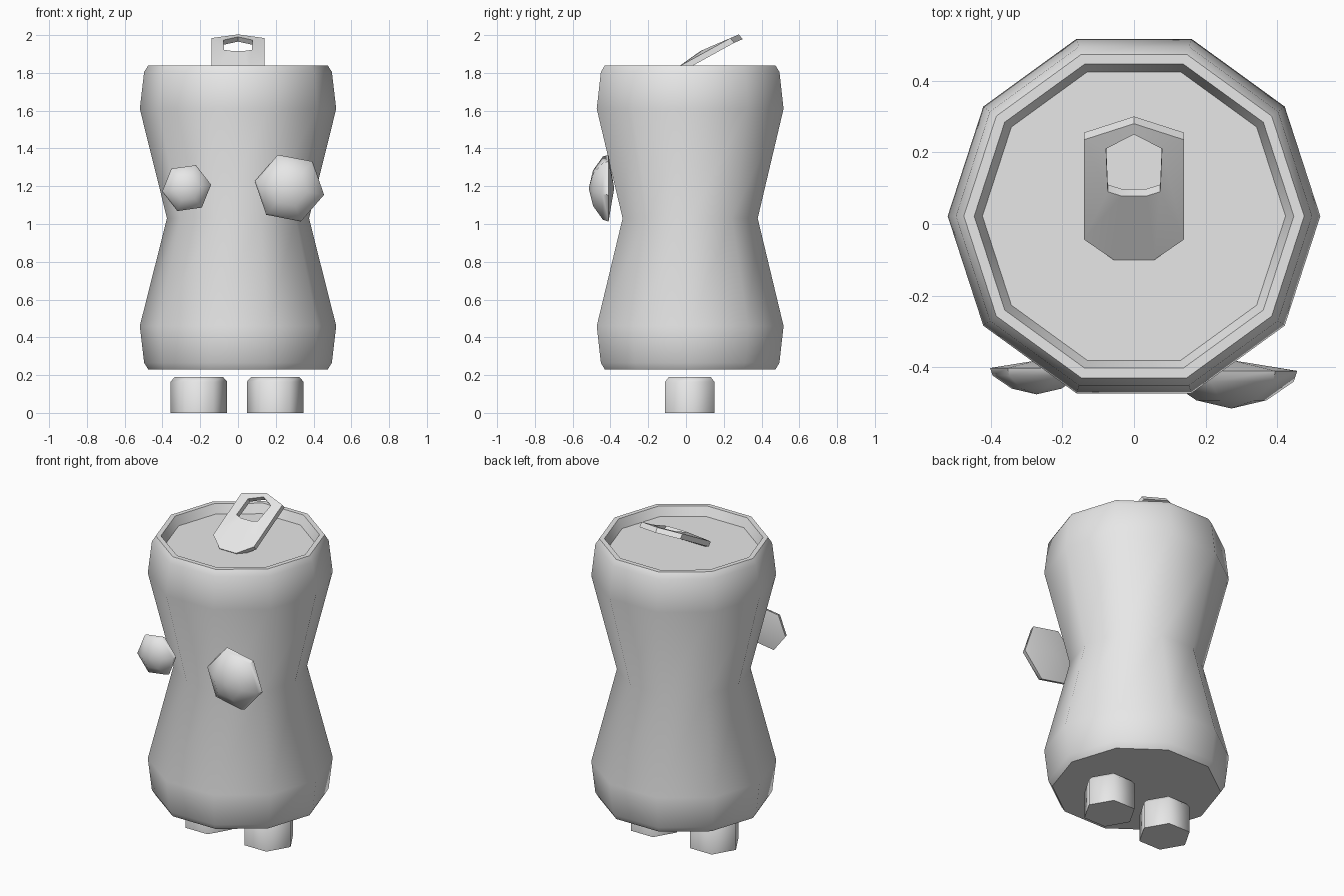
import bpy
import bmesh
from math import cos, sin, pi, radians
from mathutils import Matrix, Vector

cube = bpy.data.objects.get("Cube")
if cube:
    bpy.data.objects.remove(cube, do_unlink=True)

grey = bpy.data.materials.new("plain grey")
grey.use_nodes = True
grey.diffuse_color = (0.8, 0.8, 0.8, 1)
grey.node_tree.nodes["Principled BSDF"].inputs["Base Color"].default_value = (0.8, 0.8, 0.8, 1)


def finish(name, bm, smooth_angle):
    """Turn a bmesh into a shaded object."""
    bmesh.ops.recalc_face_normals(bm, faces=bm.faces)
    mesh = bpy.data.meshes.new(name)
    bm.to_mesh(mesh)
    bm.free()
    mesh.materials.append(grey)
    obj = bpy.data.objects.new(name, mesh)
    bpy.context.collection.objects.link(obj)
    bpy.ops.object.select_all(action="DESELECT")
    obj.select_set(True)
    bpy.context.view_layer.objects.active = obj
    bpy.ops.object.shade_smooth_by_angle(angle=radians(smooth_angle))
    return obj


def lathe(name, profile, sides, matrix, smooth_angle):
    """Stack rings of (radius, height); zero radius makes a pole, open ends are capped."""
    bm = bmesh.new()
    rings = []
    for r, h in profile:
        count = sides if r > 0 else 1
        rings.append([bm.verts.new((r * cos(2 * pi * i / sides), r * sin(2 * pi * i / sides), h))
                      for i in range(count)])
    for a, b in zip(rings, rings[1:]):
        for i in range(sides):
            j = (i + 1) % sides
            corners = [a[i % len(a)], a[j % len(a)], b[j % len(b)], b[i % len(b)]]
            bm.faces.new(list(dict.fromkeys(corners)))
    for ring in (rings[0], rings[-1]):
        if len(ring) > 1:
            bm.faces.new(ring)
    bmesh.ops.transform(bm, matrix=matrix, verts=bm.verts)
    return finish(name, bm, smooth_angle)


# Can body with pinched waist, raised rim and recessed lid
body_profile = [(0.475, 0.23), (0.497, 0.265), (0.52, 0.46), (0.376, 1.03), (0.52, 1.61),
                (0.497, 1.805), (0.475, 1.84), (0.446, 1.84), (0.423, 1.785)]
lathe("can_body", body_profile, 10, Matrix.Translation((0, 0.022, 0)), 40)

# Feet
foot_profile = [(0.15, 0), (0.15, 0.165), (0.128, 0.19)]
for side, x in (("right", -0.207), ("left", 0.197)):
    lathe(side + "_foot", foot_profile, 6, Matrix.Translation((x, 0.02, 0)), 62)

# Domed eyes of unequal size, facing the front
eye_profile = [(0, -0.03), (0.187, 0), (0.177, 0.03), (0.1, 0.082), (0, 0.105)]
for side, x, y, size, spin in (("right", -0.272, -0.402, 0.7, 8), ("left", 0.272, -0.41, 1, -11)):
    place = (Matrix.Translation((x, y, 1.19)) @ Matrix.Rotation(pi / 2, 4, "X")
             @ Matrix.Rotation(radians(spin), 4, "Z") @ Matrix.Scale(size, 4))
    lathe(side + "_eye", eye_profile, 6, place, 45)


# Bent pull tab with a finger hole
def tab_height(y):
    return 1.915 + (y - 0.074) * (0.72 if y < 0.074 else 0.43)


outer = [(0.057, -0.1), (0.14, -0.043), (0.14, 0.235), (0, 0.28)]
inner = [(0.035, 0.078), (0.073, 0.09), (0.078, 0.21), (0, 0.25)]
bm = bmesh.new()
loops = []
for half in (outer, inner):
    outline = half + [(-x, y) for x, y in reversed(half[:-1])]
    top = [bm.verts.new((x, y, tab_height(y))) for x, y in outline]
    under = [bm.verts.new(v.co + Vector((0, 0.02, -0.025))) for v in top]
    loops.append((top, under))
(outer_top, outer_under), (inner_top, inner_under) = loops
for a, b in ((outer_top, inner_top), (inner_top, inner_under),
             (inner_under, outer_under), (outer_under, outer_top)):
    for i in range(len(a)):
        j = (i + 1) % len(a)
        bm.faces.new((a[i], a[j], b[j], b[i]))
finish("pull_tab", bm, 30)
